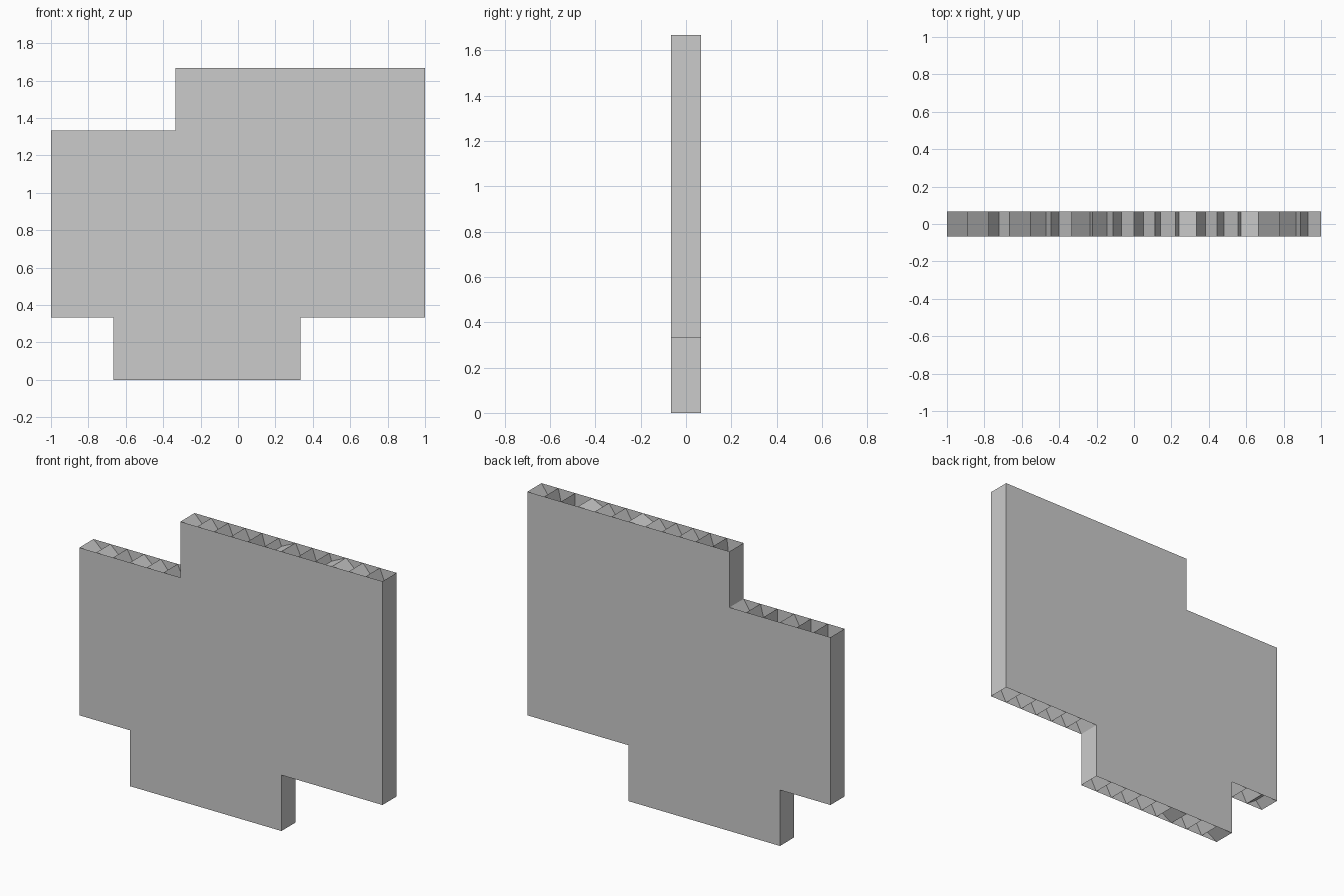
import bpy

if "Cube" in bpy.data.objects:
    bpy.data.objects.remove(bpy.data.objects["Cube"])

U = 1 / 3          # layout unit
P = U / 3          # tooth pitch
D = U / 5          # half thickness

def make_object(name, verts, faces):
    mesh = bpy.data.meshes.new(name)
    mesh.from_pydata(verts, [], faces)
    mesh.update()
    ob = bpy.data.objects.new(name, mesh)
    bpy.context.collection.objects.link(ob)
    return ob

def strip(name, path):
    """Sheet spanning the thickness along an (x, z) path."""
    verts = [(x, y, z) for x, z in path for y in (-D, D)]
    faces = [(2 * i, 2 * i + 1, 2 * i + 3, 2 * i + 2) for i in range(len(path) - 1)]
    return make_object(name, verts, faces)

# Stepped outline in layout units, counter-clockwise seen from the front
outline = [(-2, 0), (1, 0), (1, 1), (3, 1), (3, 5), (-1, 5),
           (-1, 4), (-3, 4), (-3, 1), (-2, 1)]
outline = [(x * U, z * U) for x, z in outline]
n = len(outline)

# Front and back panels
make_object("front_panel", [(x, -D, z) for x, z in outline], [tuple(range(n))])
make_object("back_panel", [(x, D, z) for x, z in outline], [tuple(reversed(range(n)))])

# Vertical end walls
for i in range(n):
    a, b = outline[i], outline[(i + 1) % n]
    if abs(a[0] - b[0]) < 1e-6:
        strip("end_wall", [b, a])

# Open folded edges: each tooth dips into the panel at a fraction of its pitch
def folded_edge(name, x0, z, inward, fractions, shallow=()):
    path = [(x0, z)]
    for i, f in enumerate(fractions):
        depth = 0.045 if i in shallow else 0.1
        path.append((x0 + (i + f) * P, z + inward * depth))
        path.append((x0 + (i + 1) * P, z))
    if inward > 0:
        path.reverse()
    strip(name, path)

folded_edge("upper_left_fold", -1, 4 * U, -1, [1, 1, 0.5, 1, 0.76, 0.4])
folded_edge("top_fold", -U, 5 * U, -1,
            [0.88, 0.7, 0.4, 0.45, 0.27, 0.17, 0.43, 0.33, 0.14, 1, 0.8, 0.37],
            shallow=(5, 8))
folded_edge("lower_left_fold", -1, U, 1, [0.4, 0.5, 0.5], shallow=(0,))
folded_edge("bottom_fold", -2 * U, 0, 1,
            [0.7, 0.5, 0.5, 0.7, 0.5, 0.5, 0.5, 0.5, 0.5], shallow=(0, 3))
folded_edge("lower_right_fold", U, U, 1, [0.5] * 6)
